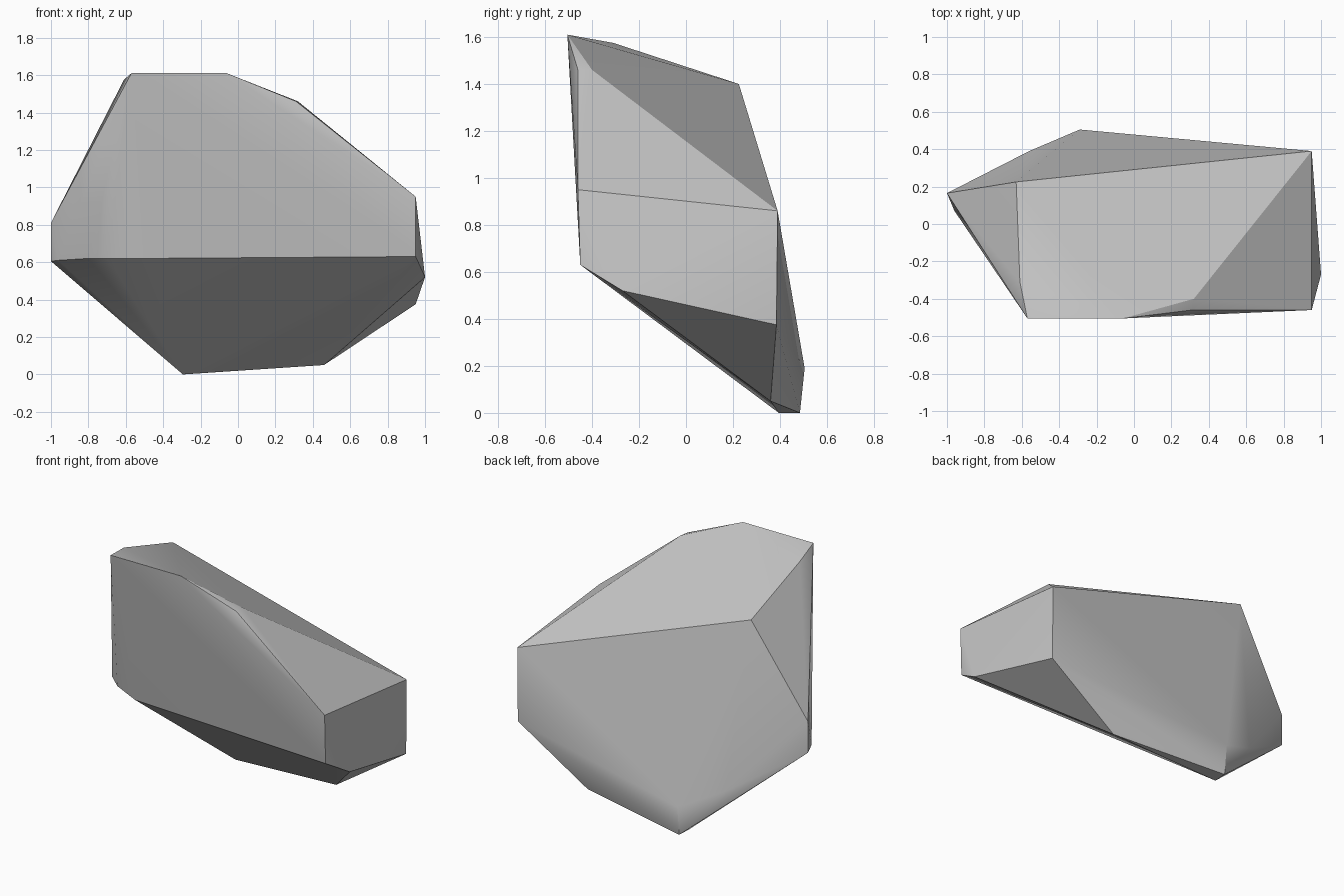
import bpy
import bmesh
import math

default_cube = bpy.data.objects.get("Cube")
if default_cube:
    bpy.data.objects.remove(default_cube, do_unlink=True)


def flat_colour(name, value):
    """Make a plain matte material of one grey."""
    material = bpy.data.materials.new(name)
    material.use_nodes = True
    colour = (value, value, value, 1)
    material.diffuse_color = colour
    shader = material.node_tree.nodes["Principled BSDF"]
    shader.inputs["Base Color"].default_value = colour
    shader.inputs["Roughness"].default_value = 1
    return material


def hull_rock(name, corner_groups, material):
    """Wrap a convex chiselled stone around groups of corner points."""
    bm = bmesh.new()
    for group in corner_groups:
        for corner in group:
            bm.verts.new(corner)
    bmesh.ops.convex_hull(bm, input=bm.verts[:])
    # Drop points that the hull left inside
    loose = [v for v in bm.verts if not v.link_faces]
    bmesh.ops.delete(bm, geom=loose, context="VERTS")
    bmesh.ops.recalc_face_normals(bm, faces=bm.faces[:])

    mesh = bpy.data.meshes.new(name)
    bm.to_mesh(mesh)
    bm.free()
    mesh.materials.append(material)
    rock = bpy.data.objects.new(name, mesh)
    bpy.context.collection.objects.link(rock)
    return rock


# Sloping crown, highest along the front
crown = [(-.57, -.505, 1.61), (-.06, -.505, 1.61), (.31, -.46, 1.46),
         (.32, -.4, 1.46), (-.61, -.31, 1.575), (-.63, .225, 1.4)]

# Upright end on the left side
left_end = [(.95, -.46, .95), (.95, -.45, .63), (1, -.27, .52),
            (.95, .385, .375), (.95, .39, .86)]

# Rounded corner on the right side, running into the front lower edge
right_end = [(-1, .165, .81), (-1, .165, .605), (-.96, .07, .61),
             (-.8, -.16, .62), (-.7, -.25, .62), (-.5, -.35, .62)]

# Narrow foot under the back and the bulge above it
foot = [(-.29, .485, 0), (-.295, .395, 0), (.46, .36, .05),
        (-.29, .505, .19), (-.56, .39, .32)]

stone_grey = flat_colour("stone_grey", .57)
rock = hull_rock("rock", (crown, left_end, right_end, foot), stone_grey)

# Soften shallow creases and keep the chiselled edges
bpy.ops.object.select_all(action="DESELECT")
rock.select_set(True)
bpy.context.view_layer.objects.active = rock
bpy.ops.object.shade_smooth_by_angle(angle=math.radians(26))

# Let the broad facets stay flat
weighting = rock.modifiers.new("broad_facets", "WEIGHTED_NORMAL")
weighting.mode = "FACE_AREA"
weighting.weight = 80
weighting.keep_sharp = True
